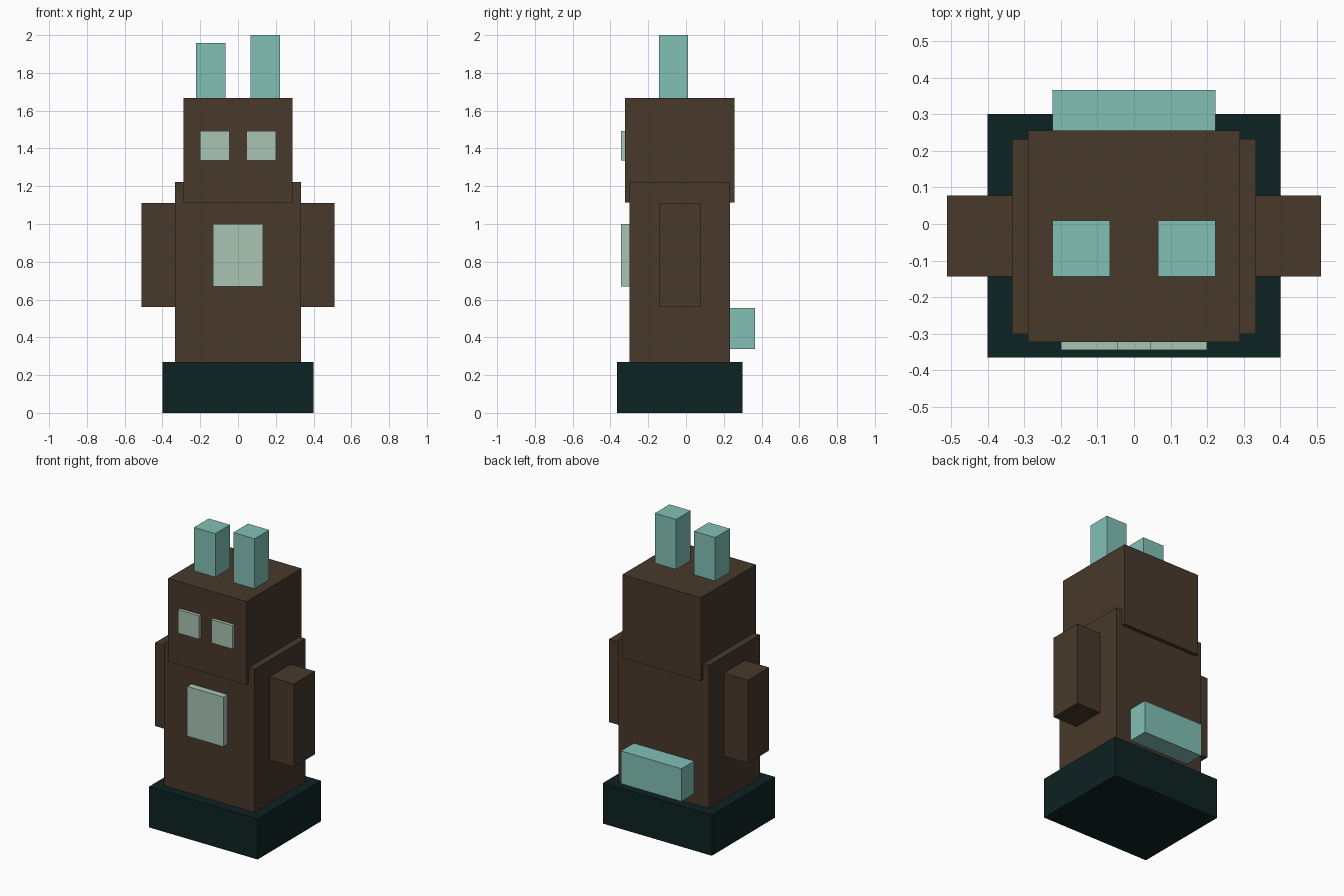
import bpy

cube = bpy.data.objects.get("Cube")
if cube:
    bpy.data.objects.remove(cube, do_unlink=True)


def material(name, rgb):
    mat = bpy.data.materials.new(name)
    mat.use_nodes = True
    colour = (*rgb, 1)
    mat.diffuse_color = colour
    mat.node_tree.nodes["Principled BSDF"].inputs["Base Color"].default_value = colour
    return mat


brown = material("dark brown", (0.065, 0.041, 0.025))
teal = material("soft teal", (0.223, 0.527, 0.462))
pale = material("pale green", (0.397, 0.552, 0.456))
dark = material("blackish green", (0.004, 0.016, 0.016))


def box(name, x, y, z, mat):
    """Box spanning the (low, high) ranges on each axis."""
    spans = (x, y, z)
    bpy.ops.mesh.primitive_cube_add(size=1)
    obj = bpy.context.object
    obj.name = obj.data.name = name
    for v in obj.data.vertices:
        v.co = [lo if c < 0 else hi for c, (lo, hi) in zip(v.co, spans)]
    obj.data.materials.append(mat)
    return obj


# Plinth, body and head
box("base", (-0.4, 0.4), (-0.365, 0.3), (0, 0.27), dark)
box("body", (-0.333, 0.333), (-0.3, 0.232), (0.27, 1.222), brown)
box("head", (-0.289, 0.289), (-0.322, 0.256), (1.115, 1.668), brown)

# Chest plate and tail
box("chest_plate", (-0.133, 0.133), (-0.344, -0.3), (0.67, 1.0), pale)
box("tail", (-0.222, 0.222), (0.232, 0.366), (0.338, 0.556), teal)

# Paired parts: the left ear is slightly taller
for side, s, ear_top in (("left", 1, 2.0), ("right", -1, 1.957)):
    def span(inner, outer):
        return tuple(sorted((s * inner, s * outer)))

    box(side + "_arm", span(0.333, 0.511), (-0.144, 0.078), (0.56, 1.112), brown)
    box(side + "_eye", span(0.045, 0.2), (-0.344, -0.322), (1.337, 1.492), pale)
    box(side + "_ear", span(0.066, 0.222), (-0.144, 0.01), (1.668, ear_top), teal)
